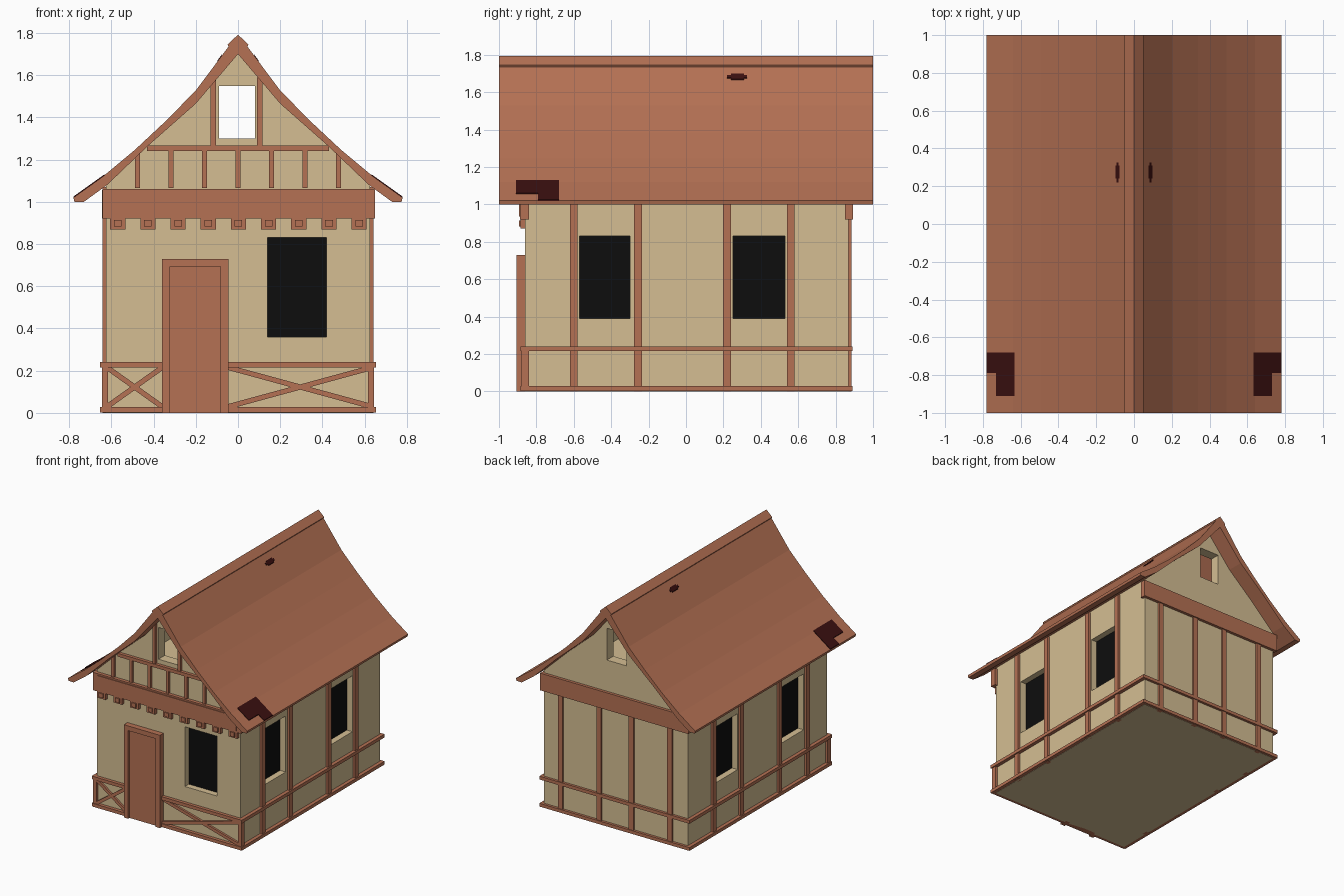
import bpy, bmesh

if "Cube" in bpy.data.objects:
    bpy.data.objects.remove(bpy.data.objects["Cube"])

def material(name, rgb):
    m = bpy.data.materials.new(name)
    m.diffuse_color = (*rgb, 1)
    m.use_nodes = True
    m.node_tree.nodes["Principled BSDF"].inputs["Base Color"].default_value = m.diffuse_color
    return m

WOOD = material("red_brown_wood", (0.46, 0.165, 0.088))
PLASTER = material("tan_plaster", (0.66, 0.515, 0.29))
BLACK = material("black_glass", (0.004, 0.004, 0.004))
DARK = material("dark_red_stain", (0.042, 0.005, 0.005))

def finish(name, bm, mat):
    bmesh.ops.recalc_face_normals(bm, faces=bm.faces)
    me = bpy.data.meshes.new(name)
    bm.to_mesh(me)
    bm.free()
    me.materials.append(mat)
    ob = bpy.data.objects.new(name, me)
    bpy.context.collection.objects.link(ob)
    return ob

def add_prism(bm, pts, y0, y1):
    """Extrude an x-z outline along y."""
    a = [bm.verts.new((x, y0, z)) for x, z in pts]
    b = [bm.verts.new((x, y1, z)) for x, z in pts]
    bm.faces.new(a)
    bm.faces.new(b[::-1])
    n = len(pts)
    for i in range(n):
        j = (i + 1) % n
        bm.faces.new((a[j], a[i], b[i], b[j]))

def prisms(name, items, mat):
    bm = bmesh.new()
    for pts, y0, y1 in items:
        add_prism(bm, pts, y0, y1)
    return finish(name, bm, mat)

def box(x0, x1, y0, y1, z0, z1):
    return ([(x0, z0), (x1, z0), (x1, z1), (x0, z1)], y0, y1)

def boxes(name, dims, mat):
    return prisms(name, [box(*d) for d in dims], mat)

def flip(d):
    return (-d[1], -d[0], *d[2:])

def mirrored(dims):
    return list(dims) + [flip(d) for d in dims]

def mirror_pts(half):
    """Half outline from ridge outwards -> left end over ridge to right end."""
    return [(-x, z) for x, z in half[:0:-1]] + half

X, YF, YB = 0.625, -0.86, 0.87

# plaster walls, with hollow attic and cut windows
gable = mirror_pts([(0, 1.73), (0.2, 1.5), (0.43, 1.285), (X, 1.095)])
walls = prisms("plaster_walls", [(gable + [(X, 0), (-X, 0)], YF, YB)], PLASTER)
side_windows = [(-0.57, -0.30), (0.25, 0.53)]
D = 0.055
pockets = mirrored([(X - D, X + 0.1, a, b, 0.39, 0.83) for a, b in side_windows])
pockets.append((0.14, 0.42, YF - 0.1, YF + D, 0.36, 0.83))
cutters = [boxes("attic_cutter", [(-0.55, 0.55, YF + 0.08, YB - 0.08, 1.03, 1.9)], PLASTER),
           boxes("gable_window_cutter", [(-0.09, 0.08, -1.1, 1.1, 1.3, 1.55)], PLASTER),
           boxes("window_cutter", pockets, PLASTER)]
for c in cutters:
    c.hide_render = True
    mod = walls.modifiers.new(c.name, 'BOOLEAN')
    mod.operation, mod.solver, mod.object = 'DIFFERENCE', 'EXACT', c
bpy.context.view_layer.update()
cut = bpy.data.meshes.new_from_object(walls.evaluated_get(bpy.context.evaluated_depsgraph_get()))
walls.modifiers.clear()
walls.data = cut
for c in cutters:
    bpy.data.objects.remove(c)

# black window panes at the back of each recess
panes = mirrored([(X - D - 0.002, X - D + 0.006, a, b, 0.39, 0.83) for a, b in side_windows])
panes.append((0.14, 0.42, YF + D - 0.006, YF + D + 0.002, 0.36, 0.83))
boxes("window_panes", panes, BLACK)

# swept roof slab and ridge cap
outer = [(0, 1.765), (0.045, 1.735), (0.2, 1.528), (0.34, 1.385),
         (0.49, 1.245), (0.64, 1.12), (0.78, 1.02)]
inner = [(0, 1.7), (0.2, 1.465), (0.43, 1.262), (0.62, 1.08), (0.73, 1.0), (0.775, 1.0)]
prisms("roof", [(mirror_pts(outer) + mirror_pts(inner)[::-1], -1, 1)], WOOD)
cap = mirror_pts([(0, 1.792), (0.05, 1.745), (0.042, 1.73)])
prisms("ridge_cap", [(cap + [(0, 1.75)], -1, 1)], WOOD)

# dark stains lying on both roof slopes
def slope_pts(p, q, t0, t1, s):
    pts = []
    for t, dz in ((t0, 0.005), (t1, 0.005), (t1, -0.002), (t0, -0.002)):
        pts.append((s * (p[0] + t * (q[0] - p[0])), p[1] + t * (q[1] - p[1]) + dz))
    return pts

stains = []
for s in (-1, 1):
    low, high = (outer[5], outer[6]), (outer[1], outer[2])
    stains.append((slope_pts(*low, -0.06, 1.0, s), -0.79, -0.68))
    stains.append((slope_pts(*low, -0.06, 0.65, s), -0.91, -0.79))
    stains.append((slope_pts(*high, 0.2, 0.34, s), 0.24, 0.31))
    stains.append((slope_pts(*high, 0.24, 0.3, s), 0.22, 0.325))
prisms("roof_stains", stains, DARK)

# side wall timbers
boxes("side_posts", mirrored([(X - 0.02, 0.643, y - 0.021, y + 0.021, 0, 1.07)
                              for y in (-0.6, -0.257, 0.22, 0.56)]), WOOD)
boxes("side_rails", mirrored([(X - 0.02, 0.653, -0.882, 0.882, z, z + 0.026)
                              for z in (0.002, 0.215)]), WOOD)

# back wall timbers
boxes("back_posts", mirrored([(x - 0.02, x + 0.02, YB - 0.02, 0.884, 0, 0.94)
                              for x in (0.14, 0.475)]), WOOD)
boxes("back_rails", [(-0.653, 0.653, YB - 0.02, 0.89, z, z + 0.026) for z in (0.002, 0.215)], WOOD)
boxes("back_beam", [(-0.645, 0.645, 0.85, 0.893, 0.92, 1.055)], WOOD)

# front beam with raised panel, and corbels under it
boxes("front_beam", [(-0.643, 0.648, -0.887, YF + 0.02, 0.92, 1.06),
                     (-0.6, 0.61, -0.893, -0.88, 0.935, 1.048)], WOOD)
corbels = []
for i in range(9):
    x = -0.57 + i * 0.143
    corbels += [(x - 0.036, x + 0.036, -0.885, YF + 0.02, 0.87, 0.925),
                (x - 0.018, x + 0.018, -0.893, -0.88, 0.882, 0.915)]
boxes("corbels", corbels, WOOD)

# front gable timbers
boxes("gable_struts", [(i * 0.159 - 0.012, i * 0.159 + 0.012, -0.88, YF + 0.02,
                        1.065, 1.25 if abs(i) < 3 else 1.24) for i in range(-3, 4)], WOOD)
boxes("gable_rail", [(-0.43, 0.43, -0.885, YF + 0.02, 1.24, 1.266)], WOOD)
boxes("gable_posts", [(-0.13, -0.105, -0.88, YF + 0.02, 1.26, 1.59),
                      (0.09, 0.115, -0.88, YF + 0.02, 1.26, 1.59)], WOOD)

# door with frame
boxes("door_frame", [(-0.36, -0.323, -0.905, YF + 0.02, 0, 0.73),
                     (-0.083, -0.045, -0.905, YF + 0.02, 0, 0.73),
                     (-0.323, -0.083, -0.905, YF + 0.02, 0.693, 0.73)], WOOD)
boxes("door", [(-0.325, -0.08, -0.888, YF + 0.02, 0, 0.695)], WOOD)

# front rails and crossed braces
spans = [(-0.645, -0.36), (-0.045, 0.653)]
boxes("front_rails", [(a, b, -0.886, YF + 0.02, z, z + 0.026)
                      for a, b in spans for z in (0.002, 0.215)], WOOD)
braces = []
for a, b in ((-0.62, -0.36), (-0.045, 0.635)):
    h = 0.012 * ((b - a) ** 2 + 0.19 ** 2) ** 0.5 / (b - a)
    for z0, z1, y in ((0.03, 0.215, -0.879), (0.215, 0.03, -0.876)):
        braces.append(([(a, z0 - h), (b, z1 - h), (b, z1 + h), (a, z0 + h)], y, YF + 0.02))
prisms("front_braces", braces, WOOD)
boxes("front_corner_stubs", mirrored([(0.617, 0.645, -0.88, YF + 0.02, 0.002, 0.24)]), WOOD)
